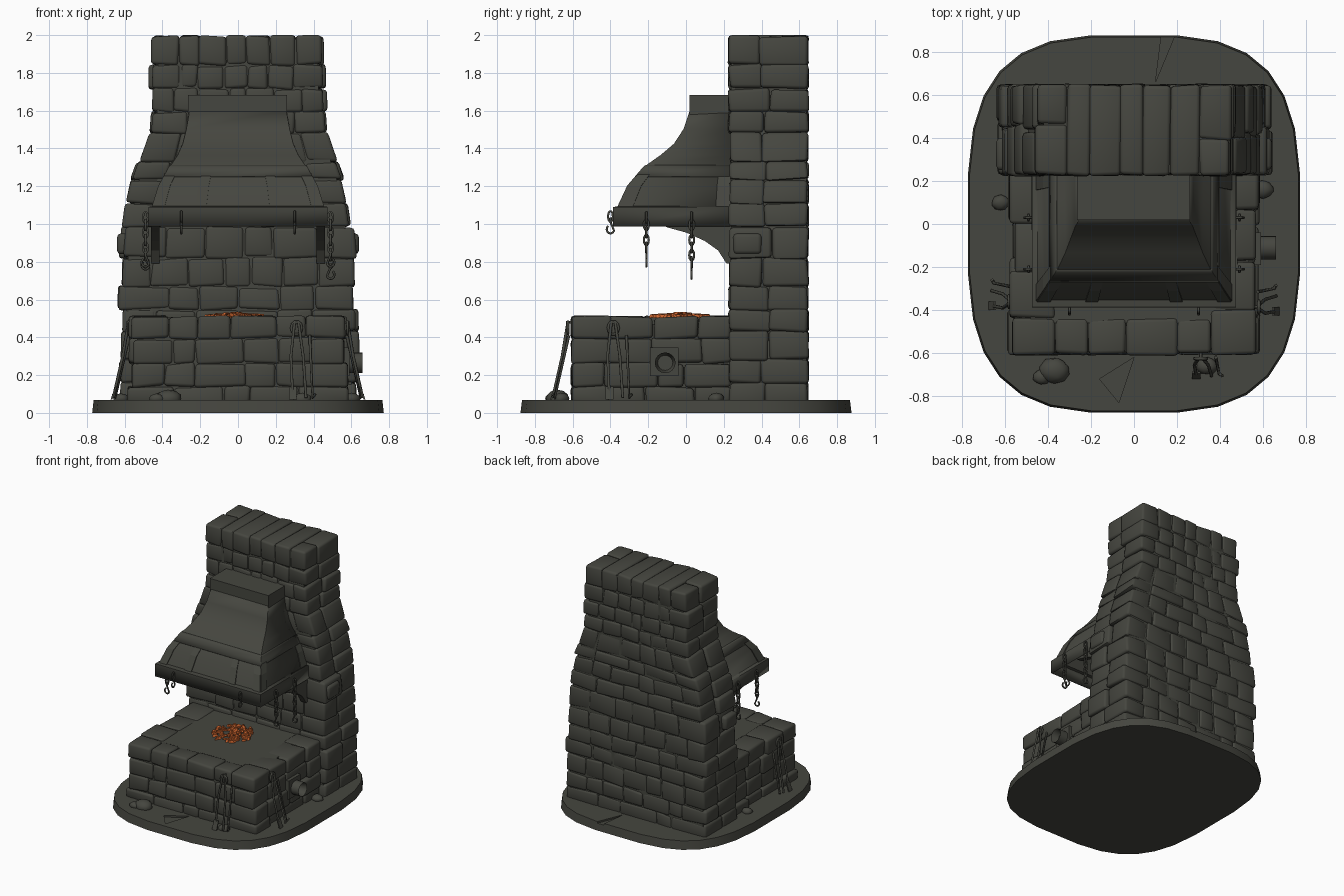
import bpy, bmesh, math, random
from mathutils import Vector, Matrix

random.seed(4)
rnd = random.uniform
if "Cube" in bpy.data.objects:
    bpy.data.objects.remove(bpy.data.objects["Cube"])


def material(name, rgb):
    m = bpy.data.materials.new(name)
    m.use_nodes = True
    m.diffuse_color = (*rgb, 1)
    m.node_tree.nodes["Principled BSDF"].inputs["Base Color"].default_value = (*rgb, 1)
    return m


GREY = material("dark_grey_stone", (0.06, 0.061, 0.05))
EMBER = material("ember_orange", (0.66, 0.14, 0.03))


def finish(name, bm, mat=GREY, angle=40, solid=0):
    bmesh.ops.recalc_face_normals(bm, faces=bm.faces)
    me = bpy.data.meshes.new(name)
    bm.to_mesh(me)
    bm.free()
    ob = bpy.data.objects.new(name, me)
    bpy.context.collection.objects.link(ob)
    me.materials.append(mat)
    bpy.context.view_layer.objects.active = ob
    ob.select_set(True)
    if angle:
        bpy.ops.object.shade_smooth_by_angle(angle=math.radians(angle))
    ob.select_set(False)
    if solid:
        mod = ob.modifiers.new("thickness", 'SOLIDIFY')
        mod.thickness, mod.offset = solid, 0
    return ob


def box(bm, x0, x1, y0, y1, z0, z1):
    m = Matrix.LocRotScale(((x0 + x1) / 2, (y0 + y1) / 2, (z0 + z1) / 2), None, (x1 - x0, y1 - y0, z1 - z0))
    return bmesh.ops.create_cube(bm, size=1, matrix=m)["verts"]


def prism(bm, a, b):
    # Solid between two matching outlines
    va, vb = ([bm.verts.new(p) for p in pts] for pts in (a, b))
    bm.faces.new(va)
    bm.faces.new(vb[::-1])
    for i in range(len(va)):
        j = (i + 1) % len(va)
        bm.faces.new((va[i], va[j], vb[j], vb[i]))


def lerp(table, z, k=1):
    for lo, hi in zip(table, table[1:]):
        if z <= hi[0]:
            t = max(0, (z - lo[0]) / (hi[0] - lo[0]))
            return lo[k] + t * (hi[k] - lo[k])
    return table[-1][k]


def splits(lo, hi, n):
    step = (hi - lo) / n
    return [lo] + [lo + step * (i + rnd(-.25, .25)) for i in range(1, n)] + [hi]


def stonework(name, width, y0, y1, z0, z1, rows, cols, depth):
    # Courses of rounded blocks; x is a fraction of the half width at each height
    bm = bmesh.new()
    zs = splits(z0, z1, rows)
    for za, zb in zip(zs, zs[1:]):
        fs = splits(-1, 1, random.choice(cols))
        for i in range(len(fs) - 1):
            end = i in (0, len(fs) - 2)
            ys = splits(y0, y1, round((y1 - y0) / .19)) if end else [y0, y0 + depth]
            for ya, yb in zip(ys, ys[1:]):
                out = rnd(-.008, .03)
                for v in box(bm, fs[i], fs[i + 1], ya, yb, za, zb):
                    f, z = v.co.x, v.co.z
                    x = f * lerp(width, z)
                    if abs(f) > .999:
                        x += math.copysign(out, f)
                    else:
                        x += rnd(-.006, .006)
                    v.co = (x, v.co.y + rnd(-.008, .008), min(z1, z + rnd(-.012, .007)))
    bmesh.ops.bevel(bm, geom=bm.edges[:], offset=.017, segments=2, profile=.5,
                    affect='EDGES', clamp_overlap=False)
    return finish(name, bm, angle=50)


# Floor slab with chipped cracks
def slab_ring(scale, z):
    pts = []
    for i in range(28):
        a = math.tau * (i + .5) / 28
        c, s = math.cos(a), math.sin(a)
        pts.append((math.copysign(abs(c) ** .62, c) * .775 * scale,
                    math.copysign(abs(s) ** .62, s) * .88 * scale, z))
    return pts


bm = bmesh.new()
prism(bm, slab_ring(1, 0), slab_ring(.99, .068))
slab = finish("floor_slab", bm, angle=30)
bm = bmesh.new()
for tri in ([(.1, .66), (.2, .9), (.13, .9)], [(-.16, -.72), (0, -.62), (-.07, -.83)]):
    prism(bm, [(x, y, .055) for x, y in tri], [(x, y, .1) for x, y in tri])
cutter = finish("crack_cutter", bm, angle=0)
cutter.hide_render = cutter.hide_viewport = True
cut = slab.modifiers.new("cracks", 'BOOLEAN')
cut.operation, cut.object = 'DIFFERENCE', cutter

# Chimney stack: plain core wrapped in stone courses
STACK = [(0, .625), (.9, .6), (1.1, .572), (1.25, .54), (1.5, .45), (2, .44)]
stonework("chimney_stones", STACK, .228, .645, .05, 2, 15, (5, 6, 7), .417)
bm = bmesh.new()
right = [(w - .02, z - .02 * (z > 1.9)) for z, w in STACK]
outline = right + [(-x, z) for x, z in right[::-1]]
prism(bm, [(x, .238, z) for x, z in outline], [(x, .637, z) for x, z in outline])
finish("chimney_core", bm, angle=0)
bm = bmesh.new()
for s in (-1, 1):
    x = s * .6
    box(bm, x - .04, x + .04, .25, .4, .84, .95)
bmesh.ops.bevel(bm, geom=bm.edges[:], offset=.02, segments=2, profile=.5, affect='EDGES')
finish("jutting_stones", bm, angle=50)

# Hearth: low stone block with a flat fire bed
stonework("hearth_stones", [(0, .56), (1, .545)], -.605, .24, .05, .515, 4, (5, 6), .17)
bm = bmesh.new()
box(bm, -.535, .535, -.592, .25, .05, .47)
box(bm, -.48, .48, -.46, .25, .4, .504)
finish("hearth_core", bm, angle=0)

# Embers: scattered flat chunks
bm = bmesh.new()
for i in range(110):
    a, r = rnd(0, math.tau), math.sqrt(rnd(0, 1))
    rot = Matrix.Rotation(rnd(0, 6), 3, 'Z') @ Matrix.Rotation(rnd(-.25, .25), 3, 'X')
    m = Matrix.LocRotScale((-.02 + r * .15 * math.cos(a), -.03 + r * .15 * math.sin(a), .512 + .014 * (1 - r)),
                           rot.to_quaternion(), (rnd(.02, .05), rnd(.012, .03), rnd(.01, .02)))
    bmesh.ops.create_cone(bm, cap_ends=True, segments=5, radius1=.6, radius2=.4, depth=1, matrix=m)
finish("embers", bm, EMBER, angle=0)

# Metal hood: levels are height, half width, front y
HOOD = [(.987, .468, -.382), (1.085, .468, -.382), (1.088, .445, -.352), (1.2, .41, -.3),
        (1.3, .355, -.215), (1.36, .315, -.13), (1.42, .288, -.06), (1.5, .268, -.008), (1.6, .25, .025)]


def loft(name, levels, thick):
    bm = bmesh.new()
    rows = [[bm.verts.new(p) for p in ((-w, .235, z), (-w, y, z), (w, y, z), (w, .235, z))]
            for z, w, y in levels]
    for a, b in zip(rows, rows[1:]):
        for i in range(3):
            bm.faces.new((a[i], a[i + 1], b[i + 1], b[i]))
    return finish(name, bm, angle=30, solid=thick)


def skin(z, grow=.008):
    return z, lerp(HOOD, z) + grow, lerp(HOOD, z, 2) - grow


loft("hood", HOOD, .016)
loft("hood_band", [skin(z, .009) for z in (1.25, 1.3, 1.31)], .009)
bm = bmesh.new()
box(bm, -.265, .26, .018, .24, 1.58, 1.682)
finish("hood_collar", bm, angle=0)


# Raised straps between the hood panels
def strap(bm, point):
    rows = [[bm.verts.new(point(f, *skin(z))) for f in (0, 1)] for z in (1.09, 1.2, 1.26)]
    for a, b in zip(rows, rows[1:]):
        bm.faces.new((a[0], a[1], b[1], b[0]))


bm = bmesh.new()
for lo, hi in ((-1, -.86), (-.5, -.37), (.37, .5), (.86, 1)):
    strap(bm, lambda f, z, w, y: ((lo + f * (hi - lo)) * w, y, z))
for s in (-1, 1):
    for lo, hi in ((0, .13), (.87, 1)):
        strap(bm, lambda f, z, w, y: (s * w, y + (lo + f * (hi - lo)) * (.235 - y), z))
finish("hood_straps", bm, angle=0, solid=.009)

# Curved brackets under the hood
bm = bmesh.new()
curve = [(.24, .995), (-.12, .995), (-.1, .982), (0, .955), (.1, .91), (.17, .86), (.215, .79), (.24, .79)]
for s in (-1, 1):
    prism(bm, [(s * .415, y, z) for y, z in curve], [(s * .46, y, z) for y, z in curve])
finish("hood_brackets", bm, angle=0)


# Bent iron: chains, hooks and fire tools
def wire(name, paths, r):
    cu = bpy.data.curves.new(name, 'CURVE')
    cu.dimensions, cu.bevel_depth, cu.bevel_resolution, cu.use_fill_caps = '3D', r, 1, True
    for pts, closed in paths:
        sp = cu.splines.new('POLY')
        sp.points.add(len(pts) - 1)
        for p, co in zip(sp.points, pts):
            p.co = (*co, 1)
        sp.use_cyclic_u, sp.use_smooth = closed, True
    cu.materials.append(GREY)
    ob = bpy.data.objects.new(name, cu)
    bpy.context.collection.objects.link(ob)


def loop(c, d, rw, rh, turns=1, n=10, start=0):
    # Oval arc in the upright plane that holds direction d
    out = []
    for i in range(n):
        a = start + math.tau * turns * i / (n if turns == 1 else n - 1)
        out.append(Vector(c) + Vector(d) * rw * math.cos(a) + Vector((0, 0, rh * math.sin(a))))
    return out


def chain(name, x, y, top, bottom, out):
    side = Vector((-out[1], out[0], 0))
    paths, z, k = [], top, 0
    while z - .045 > bottom + .05:
        paths.append((loop((x, y, z - .025), (out, side)[k % 2], .013, .029), True))
        z, k = z - .04, k + 1
    hook = loop((x, y, bottom + .022), out, .02, .022, .6, 8, math.pi * 1.1)
    paths.append(([Vector((x, y, z + .01))] + [Vector((x, y, bottom + .06))] + hook, False))
    wire(name, paths, .0065)


for s, label in ((-1, "right"), (1, "left")):
    chain(label + "_front_hook", s * .3, -.4, 1.065, .95, Vector((0, -1, 0)))
    chain(label + "_chain_front", s * .49, -.21, 1.06, .775, Vector((s, 0, 0)))
    chain(label + "_chain_back", s * .49, .03, 1.06, .71 if s > 0 else .76, Vector((s, 0, 0)))


def tool_set(name, origin, out, side):
    # Tongs, poker and shovel leaning on a wall
    def at(a, d, z):
        return Vector(origin) + Vector(side) * a + Vector(out) * d + Vector((0, 0, z))
    wire(name, [(loop(at(0, .02, .45), side, .028, .035), True),
                ([at(-.01, .02, .48), at(-.03, .05, .3), at(-.02, .1, .08)], False),
                ([at(.01, .02, .48), at(.035, .05, .3), at(.05, .1, .08)], False),
                ([at(.07, .015, .41), at(.085, .09, .08), at(.1, .1, .1)], False),
                ([at(0, -.03, .48), at(0, .03, .48)], False)], .008)
    bm = bmesh.new()
    prism(bm, [at(-.04, .105, .07), at(0, .105, .07), at(0, .08, .14), at(-.04, .08, .14)],
          [at(-.04, .115, .07), at(0, .115, .07), at(0, .09, .14), at(-.04, .09, .14)])
    finish(name + "_shovel", bm, angle=0)


tool_set("front_tools", (.31, -.605, 0), (0, -1, 0), (1, 0, 0))
tool_set("left_tools", (.56, -.385, 0), (1, 0, 0), (0, 1, 0))
tool_set("right_tools", (-.56, -.36, 0), (-1, 0, 0), (0, 1, 0))

# Air pipe with square flange on the left wall
bm = bmesh.new()
box(bm, .53, .59, -.19, -.04, .195, .345)
finish("pipe_flange", bm, angle=0)
bm = bmesh.new()
bmesh.ops.create_cone(bm, cap_ends=True, segments=16, radius1=.055, radius2=.055, depth=.11,
                      matrix=Matrix.Translation((.605, -.11, .265)) @ Matrix.Rotation(math.pi / 2, 4, 'Y'))
mouth = max(bm.faces, key=lambda f: f.calc_center_median().x)
bmesh.ops.inset_region(bm, faces=[mouth], thickness=.015)
bmesh.ops.translate(bm, verts=mouth.verts[:], vec=(-.06, 0, 0))
finish("air_pipe", bm)

# Loose rubble on the slab
bm = bmesh.new()
for x, y, r in ((-.37, -.68, .06), (-.43, -.71, .035), (.6, .16, .04), (.34, -.66, .04), (-.62, .1, .035)):
    m = Matrix.LocRotScale((x, y, .075), None, (r * 1.2, r, r * .8))
    for v in bmesh.ops.create_icosphere(bm, subdivisions=2, radius=1, matrix=m)["verts"]:
        v.co += Vector((rnd(-.004, .004), rnd(-.004, .004), 0))
finish("rubble", bm, angle=50)
